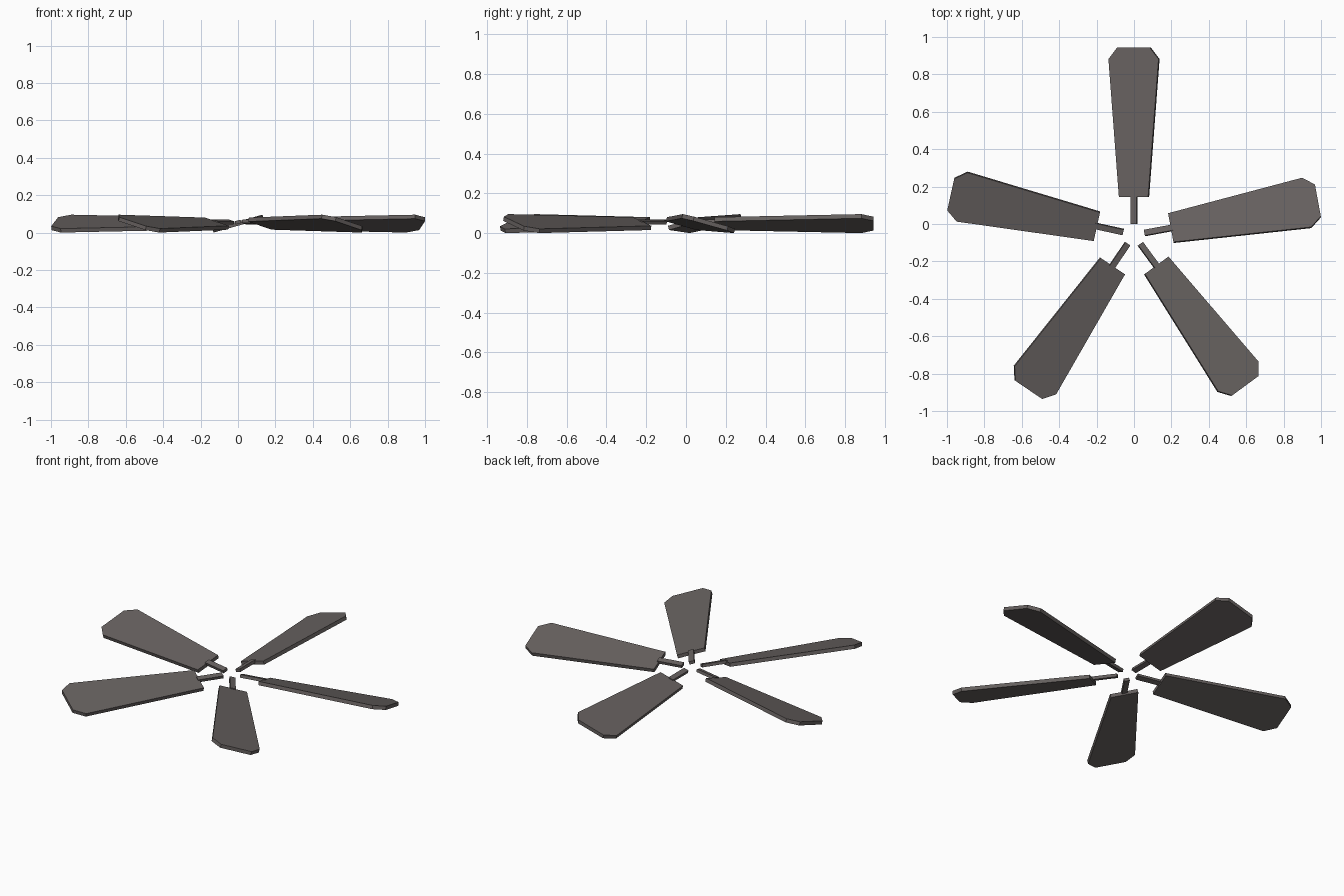
import bpy, bmesh, math
from mathutils import Matrix

if "Cube" in bpy.data.objects:
    bpy.data.objects.remove(bpy.data.objects["Cube"])

mat = bpy.data.materials.new("dark warm grey")
mat.diffuse_color = (0.135, 0.120, 0.116, 1)
mat.use_nodes = True
mat.node_tree.nodes["Principled BSDF"].inputs["Base Color"].default_value = mat.diffuse_color

PITCH = math.radians(-15.5)
THICK = 0.022


def slab(name, outline, thick, matrix):
    """Flat outline (x along the blade) extruded evenly about its plane."""
    bm = bmesh.new()
    face = bm.faces.new([bm.verts.new((x, y, -thick / 2)) for x, y in outline])
    ext = bmesh.ops.extrude_face_region(bm, geom=[face])
    top = [v for v in ext["geom"] if isinstance(v, bmesh.types.BMVert)]
    bmesh.ops.translate(bm, verts=top, vec=(0, 0, thick))
    bmesh.ops.recalc_face_normals(bm, faces=bm.faces)
    me = bpy.data.meshes.new(name)
    bm.to_mesh(me)
    bm.free()
    me.materials.append(mat)
    ob = bpy.data.objects.new(name, me)
    ob.matrix_world = matrix
    bpy.context.collection.objects.link(ob)


# Tapered blade with clipped corners, and its short mounting arm
blade = [(0, -0.081), (0.738, -0.139), (0.80, -0.090),
         (0.80, 0.090), (0.738, 0.139), (0, 0.081)]
arm = [(-0.144, -0.016), (0.01, -0.016), (0.01, 0.016), (-0.144, 0.016)]

# Root midpoint and heading of each blade (slightly uneven spacing)
layout = [(0.0, 0.144, 90), (0.197, -0.022, 10.5), (0.119, -0.222, -53.7),
          (-0.115, -0.224, -124.2), (-0.198, -0.012, 167.6)]
for i, (x, y, deg) in enumerate(layout, 1):
    turn = Matrix.Rotation(math.radians(deg), 4, 'Z')
    pitch = Matrix.Rotation(PITCH, 4, 'X')
    slab(f"fan_blade_{i}", blade, THICK, Matrix.Translation((x, y, 0.048)) @ turn @ pitch)
    slab(f"blade_arm_{i}", arm, 0.018, Matrix.Translation((x, y, 0.056)) @ turn @ pitch)
